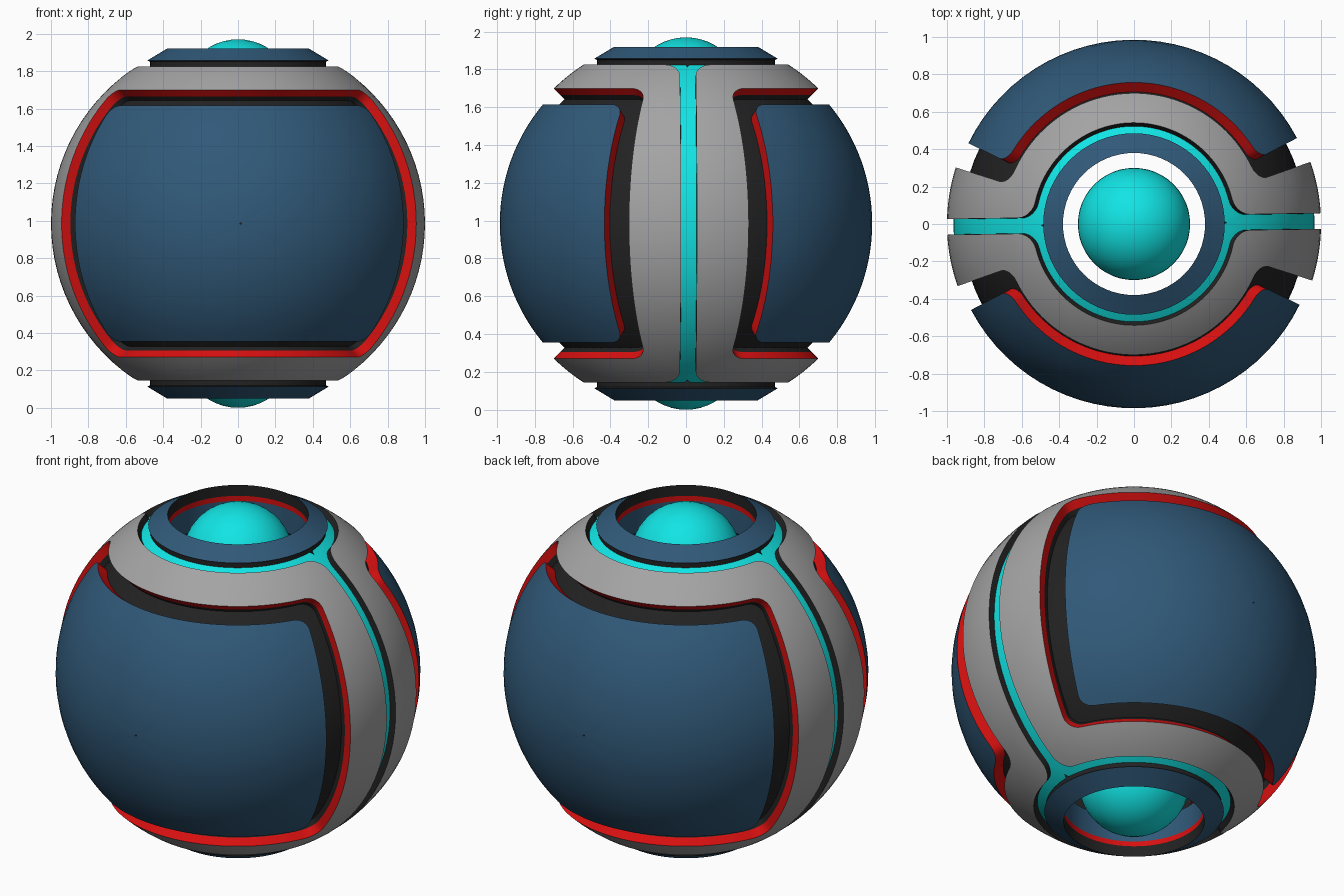
import bpy
from math import sin, cos, asin, radians, degrees, pi

cube = bpy.data.objects.get("Cube")
if cube:
    bpy.data.objects.remove(cube)

CENTRE = 0.985           # height of the ball's centre
TWIST = radians(0.9)     # the whole ball is turned slightly about z


def material(name, r, g, b):
    m = bpy.data.materials.new(name)
    m.diffuse_color = (r, g, b, 1)
    m.use_nodes = True
    m.node_tree.nodes["Principled BSDF"].inputs["Base Color"].default_value = (r, g, b, 1)
    return m


BLUE = material("steel blue", 0.03, 0.10, 0.19)
GREY = material("mid grey", 0.37, 0.37, 0.37)
RED = material("bright red", 0.68, 0.005, 0.005)
BLACK = material("soft black", 0.016, 0.016, 0.016)
CYAN = material("cyan", 0.006, 0.78, 0.78)


def finish(obj, angle=35):
    bpy.ops.object.select_all(action='DESELECT')
    obj.select_set(True)
    bpy.context.view_layer.objects.active = obj
    bpy.ops.object.shade_smooth_by_angle(angle=radians(angle))


def loft(name, rings, mats, turn=(0, 0, 0)):
    """Bridge closed rings of points; mats holds one material per strip."""
    n = len(rings[0])
    verts = [p for ring in rings for p in ring]
    palette = list(dict.fromkeys(mats))
    faces, index = [], []
    for k, mat in enumerate(mats):
        a, b = k * n, (k + 1) * n
        for i in range(n):
            j = (i + 1) % n
            faces.append((a + i, b + i, b + j, a + j))
            index.append(palette.index(mat))
    mesh = bpy.data.meshes.new(name)
    mesh.from_pydata(verts, [], faces)
    for m in palette:
        mesh.materials.append(m)
    mesh.polygons.foreach_set("material_index", index)
    obj = bpy.data.objects.new(name, mesh)
    bpy.context.collection.objects.link(obj)
    obj.location.z = CENTRE
    obj.rotation_euler = turn
    finish(obj)
    return obj


def outline(a, b, rx, ry, seam=0.0):
    """Rounded rectangle in degrees of longitude and latitude, anticlockwise.
    A seam keeps a gap of constant width at the sides."""
    corners = [(a - rx, b - ry, 0), (rx - a, b - ry, 90),
               (rx - a, ry - b, 180), (a - rx, ry - b, 270)]
    pts = []
    for c, (cx, cy, start) in enumerate(corners):
        arc = [(cx + rx * cos(radians(start + t * 15)),
                cy + ry * sin(radians(start + t * 15))) for t in range(7)]
        pts += arc
        nx, ny, ns = corners[(c + 1) % 4]
        end = (nx + rx * cos(radians(ns)), ny + ry * sin(radians(ns)))
        steps = 40 if c % 2 == 0 else 28
        for s in range(1, steps):
            t = s / steps
            pts.append((arc[-1][0] + (end[0] - arc[-1][0]) * t,
                        arc[-1][1] + (end[1] - arc[-1][1]) * t))
    if seam:
        pts = [(lon * (1 - degrees(asin(seam / cos(radians(lat)))) / 90), lat)
               for lon, lat in pts]
    return pts


def blend(p, q, t):
    return [(u[0] + (v[0] - u[0]) * t, u[1] + (v[1] - u[1]) * t) for u, v in zip(p, q)]


def on_ball(pts, radius):
    return [(radius * cos(radians(lat)) * sin(radians(lon)),
             -radius * cos(radians(lat)) * cos(radians(lon)),
             radius * sin(radians(lat))) for lon, lat in pts]


def circle(r, z, n=64):
    return [(r * cos(2 * pi * i / n), r * sin(2 * pi * i / n), z) for i in range(n)]


# Outlines shared by the front and back halves
panel_edge = outline(63.1, 39.8, 5.5, 4)
opening = outline(71.5, 45.6, 6.5, 4.5)
shell_edge = outline(90, 57.2, 9, 5.5, seam=0.042)
inlay_inner = outline(80, 52, 9, 5)
inlay_outer = outline(90, 60.5, 2, 2)
dot = [(0, 0)] * len(panel_edge)

for side, angle in (("front", 0), ("back", pi)):
    turn = (0, 0, TWIST + angle)

    # Curved panel with red side walls
    rings = [on_ball(blend(dot, panel_edge, max(i / 14, 0.004)), 0.985) for i in range(15)]
    rings.append(on_ball(panel_edge, 0.90))
    loft(side + "_panel", rings, [BLUE] * 14 + [RED], turn)

    # Grey frame: lined opening, outer skin, dark seam wall
    rings = [on_ball(opening, 0.90), on_ball(opening, 0.95)]
    rings += [on_ball(blend(opening, shell_edge, i / 8), 1.0) for i in range(9)]
    rings.append(on_ball(shell_edge, 0.955))
    loft(side + "_shell", rings, [BLACK, RED] + [GREY] * 8 + [BLACK], turn)

    # Glowing inlay under the seam and around the poles
    rings = [on_ball(blend(inlay_inner, inlay_outer, i / 4), 0.965) for i in range(5)]
    loft(side + "_inlay", rings, [CYAN] * 4, turn)

# Dark core forming the groove floors, open at both poles
lats = [65 - 130 * i / 40 for i in range(41)]
loft("core", [circle(0.92 * cos(radians(t)), 0.92 * sin(radians(t))) for t in lats],
     [BLACK] * 40, (0, 0, TWIST))

# Hollow collar and lens at each pole
profile = [(0.38, 0.70), (0.38, 0.84), (0.38, 0.87), (0.38, 0.935),
           (0.485, 0.872), (0.47, 0.865), (0.47, 0.78)]
for side, sign, flip in (("top", 1, 0), ("bottom", -1, pi)):
    loft(side + "_collar", [circle(r, z) for r, z in profile],
         [BLUE, RED, BLACK, BLUE, BLACK, BLACK], (flip, 0, 0))
    bpy.ops.mesh.primitive_uv_sphere_add(segments=48, ring_count=24, radius=0.3,
                                         location=(0, 0, CENTRE + sign * 0.685))
    lens = bpy.context.object
    lens.name = side + "_lens"
    lens.data.materials.append(CYAN)
    finish(lens)
